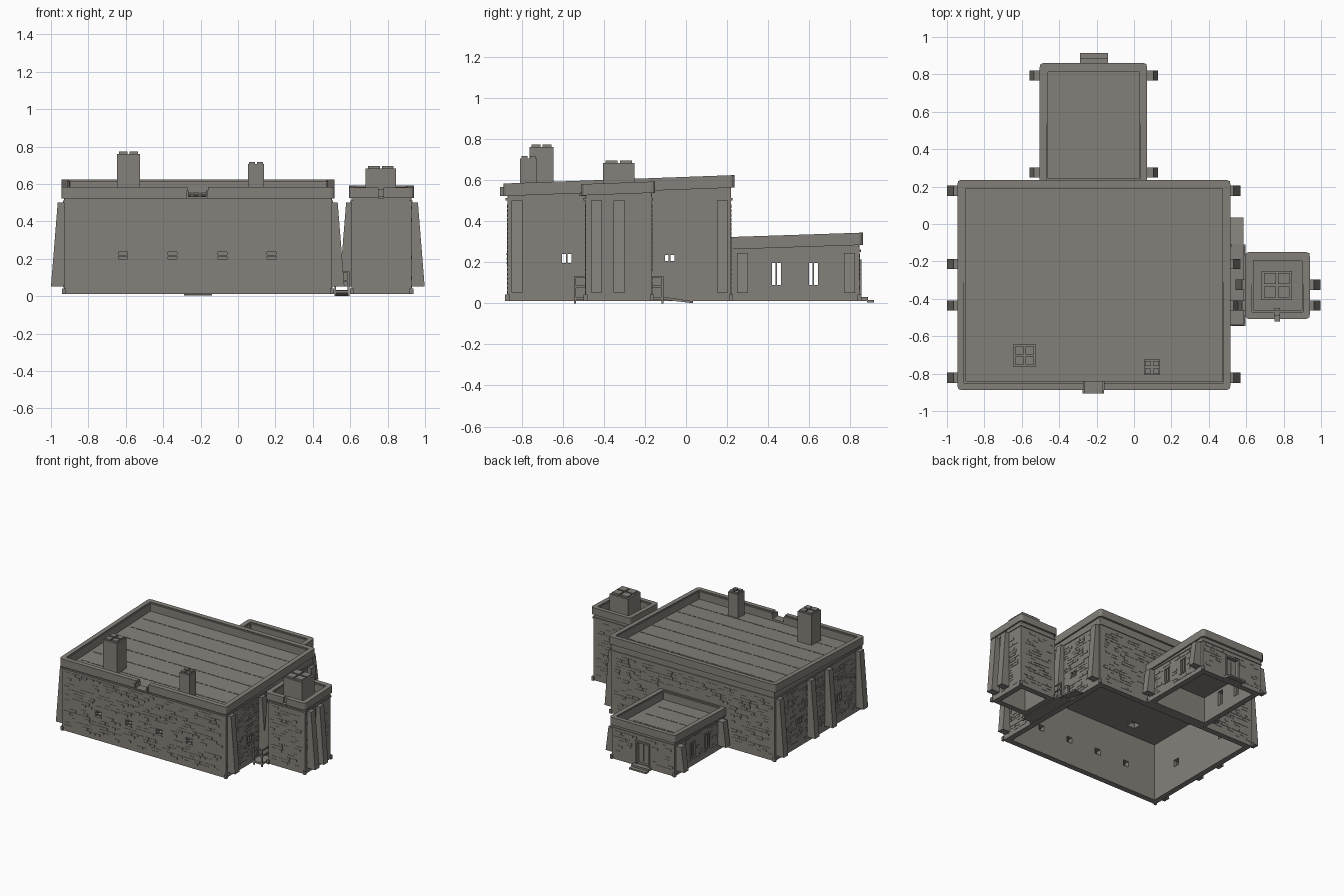
import bpy, bmesh, math, random

if "Cube" in bpy.data.objects:
    bpy.data.objects.remove(bpy.data.objects["Cube"])
random.seed(4)

stone = bpy.data.materials.new("warm_grey_stone")
stone.diffuse_color = (0.235, 0.218, 0.197, 1)
stone.use_nodes = True
stone.node_tree.nodes["Principled BSDF"].inputs["Base Color"].default_value = stone.diffuse_color


def finish(name, bm):
    bmesh.ops.recalc_face_normals(bm, faces=bm.faces)
    me = bpy.data.meshes.new(name)
    bm.to_mesh(me)
    bm.free()
    me.materials.append(stone)
    ob = bpy.data.objects.new(name, me)
    bpy.context.collection.objects.link(ob)
    return ob


def add_box(bm, b, rise=0.0, bottom_rise=0.0):
    """Box (x0,x1,y0,y1,z0,z1); top and bottom may climb towards the back."""
    x0, x1, y0, y1, z0, z1 = b
    v = [bm.verts.new((x, y, z + (r if y == y1 else 0)))
         for z, r in ((z0, bottom_rise), (z1, rise))
         for x, y in ((x0, y0), (x1, y0), (x1, y1), (x0, y1))]
    for f in ((3, 2, 1, 0), (4, 5, 6, 7), (0, 1, 5, 4), (1, 2, 6, 5), (2, 3, 7, 6), (3, 0, 4, 7)):
        bm.faces.new([v[i] for i in f])


def boxes(name, items, **kw):
    bm = bmesh.new()
    for b in items:
        add_box(bm, b, **kw)
    return finish(name, bm)


def cut(ob, *groups):
    """Carve groups of separate boxes out of an object."""
    cutters = []
    for g in groups:
        c = boxes("cutter", g)
        c.hide_render = True
        m = ob.modifiers.new("cut", 'BOOLEAN')
        m.operation, m.solver, m.object = 'DIFFERENCE', 'EXACT', c
        cutters.append(c)
    dg = bpy.context.evaluated_depsgraph_get()
    me = bpy.data.meshes.new_from_object(ob.evaluated_get(dg))
    ob.modifiers.clear()
    ob.data = me
    for c in cutters:
        bpy.data.objects.remove(c)


def ring(name, x0, x1, y0, y1, width, z0, z1, rise0, rise1, rad=0.022):
    """Rounded rectangular band whose height climbs towards the back."""
    def outline(o, r):
        pts = []
        for cx, cy, a in ((x1 - o - r, y1 - o - r, 0), (x0 + o + r, y1 - o - r, 90),
                          (x0 + o + r, y0 + o + r, 180), (x1 - o - r, y0 + o + r, 270)):
            for k in range(4):
                t = math.radians(a + 30 * k)
                pts.append((cx + r * math.cos(t), cy + r * math.sin(t)))
        return pts
    bm = bmesh.new()
    loops = []
    for pts, z, rise in ((outline(0, rad), z0, rise0), (outline(0, rad), z1, rise1),
                         (outline(width, 0.004), z1, rise1), (outline(width, 0.004), z0, rise0)):
        loops.append([bm.verts.new((x, y, z + rise * (y - y0) / (y1 - y0))) for x, y in pts])
    for i in range(4):
        a, b = loops[i], loops[(i + 1) % 4]
        for k in range(16):
            j = (k + 1) % 16
            bm.faces.new((a[k], a[j], b[j], b[k]))
    return finish(name, bm)


def buttress(bm, side, x, y, z0, z1, foot, head, w=0.027):
    """Leaning wall support on the side face of a building."""
    prof = ((x - side * 0.01, z0), (x + side * foot, z0), (x + side * head, z1), (x - side * 0.01, z1))
    a = [bm.verts.new((px, y - w, pz)) for px, pz in prof]
    b = [bm.verts.new((px, y + w, pz)) for px, pz in prof]
    bm.faces.new(a)
    bm.faces.new(b[::-1])
    for k in range(4):
        j = (k + 1) % 4
        bm.faces.new((a[k], b[k], b[j], a[j]))


def bricks(name, x0, x1, y0, y1, z0, z1, avoid):
    """Scattered, slightly proud stones on all four walls."""
    t, h, bm = 0.0025, 0.022, bmesh.new()
    for axis, lo, hi, p, s in (("x", x0, x1, y0, -1), ("x", x0, x1, y1, 1),
                               ("y", y0, y1, x0, -1), ("y", y0, y1, x1, 1)):
        for row in range(int((z1 - z0) / h)):
            a = lo + random.uniform(0.01, 0.06)
            z = z0 + row * h
            while a < hi - 0.07:
                w = random.uniform(0.03, 0.06)
                d = sorted((p - s * 0.002, p + s * t))
                b = (a, a + w, *d, z, z + h - 0.004) if axis == "x" else (*d, a, a + w, z, z + h - 0.004)
                hit = any(all(b[i] < c[i + 1] + 0.012 and b[i + 1] > c[i] - 0.012 for i in (0, 2, 4))
                          for c in avoid)
                if not hit and random.random() < 0.55:
                    add_box(bm, b)
                a += w + 0.006
    finish(name, bm)


def frames(name, wins, wall=None):
    """Lintel, sill and bars in each opening."""
    parts = []
    for x0, x1, y0, y1, z0, z1 in wins:
        if x1 - x0 < y1 - y0 and y0 < -0.85 or y0 < -0.88:      # front wall
            for z in (z0, (z0 + z1) / 2, z1):
                parts.append((x0 - 0.005, x1 + 0.005, -0.874, -0.855, z - 0.004, z + 0.004))
        else:                                                    # side walls
            xo = wall[0] if x0 < wall[0] else wall[1]
            xs = (xo - 0.006, xo + 0.02) if xo == wall[0] else (xo - 0.02, xo + 0.006)
            for z in (z0, z1):
                parts.append((*xs, y0 - 0.006, y1 + 0.006, z - 0.005, z + 0.005))
            for y in (y0, (y0 + y1) / 2, y1):
                parts.append((*xs, y - 0.004, y + 0.004, z0, z1))
    boxes(name, parts)


def building(name, x0, x1, y0, y1, wall_top, par0, par1, rise, holes, ceiling, avoid=()):
    roof = par1 - 0.068
    body = boxes(name + "_walls", [(x0, x1, y0, y1, 0.012, roof)], rise=rise)
    cut(body, [(x0 + 0.045, x1 - 0.045, y0 + 0.045, y1 - 0.045, -0.1, wall_top - 0.03)],
        *([holes] if holes else []), *([ceiling] if ceiling else []))
    ring(name + "_upper_wall", x0, x1, y0, y1, 0.03, wall_top - 0.01, par1 - 0.008, 0, rise, 0.01)
    ring(name + "_ledge", x0 - 0.006, x1 + 0.006, y0 - 0.008, y1 + 0.006, 0.03,
         wall_top, wall_top + 0.012, 0, 0, 0.01)
    corner = []
    for x in (x0, x1):
        for y in (y0, y1):
            corner.append((x - 0.01, x + 0.01, y - 0.01, y + 0.01, 0.011, 0.042))
    boxes(name + "_corner_stones", corner)
    bricks(name + "_stones", x0, x1, y0, y1, 0.045, wall_top - 0.005, list(holes) + list(avoid))
    # thin seams across the roof boards
    n = max(2, round((y1 - y0) / 0.16))
    seams = []
    for i in range(1, n):
        f = i / n
        x = x0 + 0.06
        while x < x1 - 0.07:
            y = y0 + (y1 - y0) * f
            z = roof + rise * f
            seams.append((x, x + 0.03, y - 0.004, y + 0.004, z - 0.004, z + 0.003))
            x += 0.042
    boxes(name + "_roof_seams", seams)
    return ring(name + "_parapet", x0 - 0.014, x1 + 0.012, y0 - 0.018, y1 + 0.016, 0.036,
                par0, par1, rise, rise)


# main hall, annex and tower openings
main_wins = [(x - 0.024, x + 0.024, -0.93, -0.80, 0.195, 0.24) for x in (-0.615, -0.35, -0.083, 0.18)]
for y, a, b in ((-0.58, 0.19, 0.245), (-0.08, 0.2, 0.24)):
    for x in (-0.93, 0.505):
        main_wins.append((x - 0.08, x + 0.08, y - 0.027, y + 0.027, a, b))
annex_wins = [(x - 0.08, x + 0.08, y - 0.026, y + 0.026, 0.085, 0.2)
              for x in (-0.49, 0.058) for y in (0.44, 0.62)]
door = (-0.265, -0.165, 0.76, 0.9, 0.035, 0.2)

flue = [(-0.62, -0.55, -0.735, -0.67, 0.4, 0.6)]
main_par = building("hall", -0.93, 0.503, -0.87, 0.22, 0.5, 0.522, 0.583, 0.041, main_wins, flue,
                    [(-0.5, 0.07, 0.2, 0.3, 0, 0.34)])
annex_par = building("annex", -0.49, 0.058, 0.215, 0.845, 0.25, 0.262, 0.322, 0.022,
                     annex_wins + [door], None)
tower_par = building("tower", 0.608, 0.928, -0.49, -0.166, 0.5, 0.525, 0.58, 0.013, [], None)
frames("hall_window_frames", main_wins, (-0.93, 0.503))
frames("annex_window_frames", annex_wins, (-0.49, 0.058))

# drain gaps in the parapets with spouts
cut(main_par, [(-0.27, -0.16, -0.95, -0.84, 0.5, 0.7)])
cut(bpy.data.objects["hall_upper_wall"], [(-0.27, -0.16, -0.95, -0.83, 0.53, 0.7)])
boxes("hall_spout", [(-0.275, -0.16, -0.905, -0.84, 0.522, 0.532),
                     (-0.275, -0.265, -0.905, -0.84, 0.53, 0.565),
                     (-0.17, -0.16, -0.905, -0.84, 0.53, 0.565)])
cut(tower_par, [(0.752, 0.778, -0.55, -0.46, 0.53, 0.7)])
boxes("tower_spout", [(0.75, 0.78, -0.522, -0.45, 0.523, 0.535)])

# leaning buttresses
bm = bmesh.new()
for y in (0.178, -0.213, -0.435, -0.822):
    buttress(bm, -1, -0.93, y, 0.052, 0.5, 0.07, 0.034)
    buttress(bm, 1, 0.503, y, 0.052, 0.5, 0.066, 0.03)
finish("hall_buttresses", bm)
bm = bmesh.new()
for y in (-0.325, -0.435):
    buttress(bm, 1, 0.928, y, 0.052, 0.5, 0.07, 0.034)
    buttress(bm, -1, 0.608, y, 0.052, 0.5, 0.066, 0.03)
finish("tower_buttresses", bm)
bm = bmesh.new()
for y in (0.275, 0.795):
    buttress(bm, -1, -0.49, y, 0.05, 0.245, 0.07, 0.045)
    buttress(bm, 1, 0.058, y, 0.05, 0.245, 0.07, 0.045)
finish("annex_buttresses", bm)


def chimney(name, x0, x1, y0, y1, z0, z1):
    """Square shaft with four cap stones around a cross slot."""
    boxes(name, [(x0, x1, y0, y1, z0, z1 - 0.012)])
    cx, cy, e = (x0 + x1) / 2, (y0 + y1) / 2, (x1 - x0) * 0.08
    caps = [(a, b, c, d, z1 - 0.014, z1)
            for a, b in ((x0 + e, cx - 0.006), (cx + 0.006, x1 - e))
            for c, d in ((y0 + e, cy - 0.006), (cy + 0.006, y1 - e))]
    boxes(name + "_cap", caps)


chimney("tall_chimney", -0.647, -0.525, -0.762, -0.645, 0.51, 0.773)
chimney("small_chimney", 0.053, 0.14, -0.808, -0.725, 0.51, 0.718)
chimney("tower_chimney", 0.683, 0.845, -0.405, -0.25, 0.5, 0.695)

# annex doorway: frame, recessed leaf and steps
boxes("door_frame", [(-0.277, -0.265, 0.825, 0.855, 0.03, 0.21), (-0.165, -0.153, 0.825, 0.855, 0.03, 0.21),
                     (-0.277, -0.153, 0.825, 0.855, 0.2, 0.213)])
boxes("door_leaf", [(-0.265, -0.165, 0.815, 0.825, 0.03, 0.2), (-0.255, -0.22, 0.825, 0.829, 0.05, 0.185),
                    (-0.21, -0.175, 0.825, 0.829, 0.05, 0.185)])
boxes("door_steps", [(-0.29, -0.14, 0.84, 0.885, 0.01, 0.03), (-0.29, -0.14, 0.88, 0.915, 0.004, 0.016)])

# walkway between hall and tower, with rails and a ramp
boxes("walkway_deck", [(0.503, 0.595, -0.545, -0.11, 0.016, 0.03)])
boxes("walkway_ramp", [(0.515, 0.585, -0.11, 0.035, 0.018, 0.032)], rise=-0.022, bottom_rise=-0.018)
rails = []
for y in (-0.54, -0.115):
    rails += [(x - 0.005, x + 0.005, y - 0.005, y + 0.005, 0.0, 0.13) for x in (0.52, 0.59)]
rails += [(0.586, 0.594, -0.545, -0.11, z, z + 0.009) for z in (0.078, 0.124)]
rails += [(0.515, 0.595, -0.544, -0.536, z, z + 0.009) for z in (0.078, 0.124)]
boxes("walkway_rails", rails)
